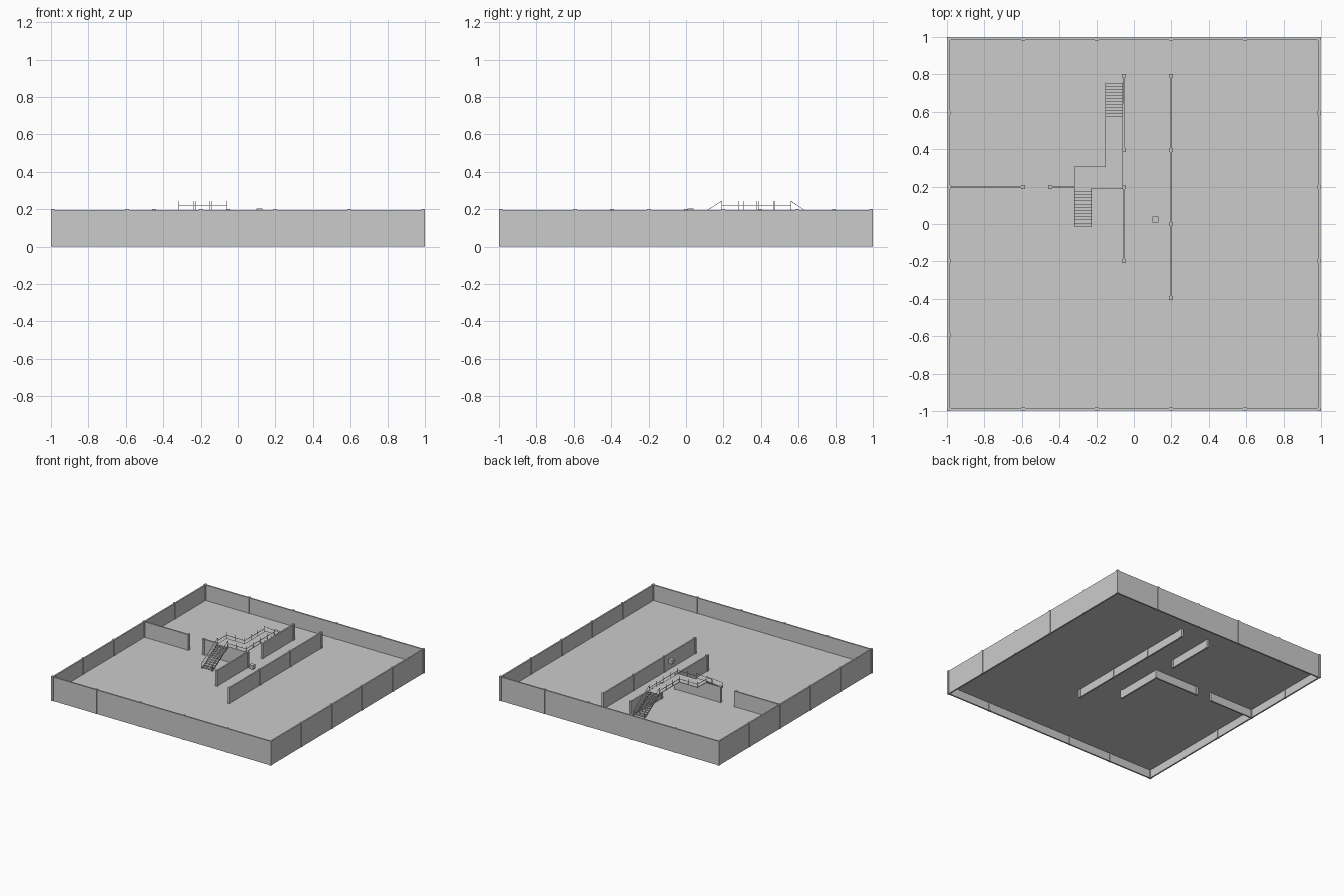
import bpy, math
from mathutils import Vector

if "Cube" in bpy.data.objects:
    bpy.data.objects.remove(bpy.data.objects["Cube"])

grey = bpy.data.materials.new("plain grey")
grey.diffuse_color = (0.6, 0.6, 0.6, 1)
grey.use_nodes = True
grey.node_tree.nodes["Principled BSDF"].inputs["Base Color"].default_value = grey.diffuse_color

FLOOR, DECK, RAIL = 0.07, 0.197, 0.222
E = 0.99        # perimeter wall centre line
STEP = 0.396    # wall panel length


def mesh_obj(name, verts, faces):
    me = bpy.data.meshes.new(name)
    me.from_pydata(verts, [], faces)
    me.materials.append(grey)
    ob = bpy.data.objects.new(name, me)
    bpy.context.collection.objects.link(ob)
    return ob


BOX_FACES = [(0, 2, 3, 1), (4, 5, 7, 6), (0, 1, 5, 4), (2, 6, 7, 3), (0, 4, 6, 2), (1, 3, 7, 5)]


def box(name, x0, x1, y0, y1, z0, z1):
    v = [(x, y, z) for z in (z0, z1) for y in (y0, y1) for x in (x0, x1)]
    return mesh_obj(name, v, BOX_FACES)


def bar(name, a, b, w=0.003, h=0.003):
    """Rectangular bar between two points, w wide and h tall."""
    a, b = Vector(a), Vector(b)
    d = (b - a).normalized()
    side = d.cross(Vector((0, 0, 1))).normalized() * w / 2
    up = Vector((0, 0, h / 2))
    v = [p + s * side + u * up for u in (-1, 1) for p in (a, b) for s in (-1, 1)]
    return mesh_obj(name, v, BOX_FACES)


def post(x, y):
    box("wall_post", x - 0.01, x + 0.01, y - 0.01, y + 0.01, 0, 0.2)


def wall(x0, y0, x1, y1):
    """Straight wall with a post at every panel joint."""
    t = 0.006
    box("wall_panel", min(x0, x1) - t, max(x0, x1) + t, min(y0, y1) - t, max(y0, y1) + t, 0, 0.197)
    n = round(math.hypot(x1 - x0, y1 - y0) / STEP)
    for i in range(n + 1):
        post(x0 + (x1 - x0) * i / n, y0 + (y1 - y0) * i / n)


# floor, raised above the foot of the walls
box("floor", -E, E, -E, E, FLOOR - 0.003, FLOOR)

# perimeter walls
wall(-E, -E, E, -E)
wall(E, -E, E, E)
wall(E, E, -E, E)
wall(-E, E, -E, -E)

# interior partitions
PX, PY = -0.053, 0.198
wall(0.198, -0.396, 0.198, 0.792)
wall(PX, 0.396, PX, 0.792)
wall(PX, PY - STEP, PX, PY)
wall(-E, PY, -E + STEP, PY)
wall(PX - STEP, PY, PX, PY)

# small floating cube
box("small_cube", 0.099, 0.132, 0.007, 0.04, 0.171, 0.204)

# zigzag walkway deck
X0, X1, X2, X3 = -0.319, -0.227, -0.152, -0.06
Y0, Y1, Y2 = 0.19, 0.305, 0.56
deck = [(X0, Y0), (X3, Y0), (X3, Y2), (X2, Y2), (X2, Y1), (X0, Y1)]
n = len(deck)
mesh_obj("walkway_deck",
         [(x, y, z) for z in (DECK - 0.004, DECK) for x, y in deck],
         [tuple(range(n))[::-1], tuple(range(n, 2 * n))]
         + [(i, (i + 1) % n, n + (i + 1) % n, n + i) for i in range(n)])


# railings along the deck edges
def railing(points):
    for (ax, ay), (bx, by) in zip(points, points[1:]):
        bar("walkway_rail", (ax, ay, RAIL), (bx, by, RAIL))
        k = max(1, round(math.hypot(bx - ax, by - ay) / 0.085))
        for i in range(k + 1):
            x, y = ax + (bx - ax) * i / k, ay + (by - ay) * i / k
            box("rail_post", x - 0.0015, x + 0.0015, y - 0.0015, y + 0.0015, DECK - 0.004, 0.243)


railing([(X0, Y0), (X0, Y1), (X2, Y1), (X2, Y2)])
railing([(X1, Y0), (X3, Y0), (X3, Y2)])


# open stairs: treads, stringers and sloping handrails
def stairs(x0, x1, y_low, y_high, steps=12):
    run, rise = (y_high - y_low) / steps, (DECK - FLOOR) / steps
    for i in range(steps):
        ya, yb = sorted((y_low + run * i, y_low + run * (i + 1)))
        z = FLOOR + rise * (i + 1)
        box("stair_tread", x0, x1, ya, yb, z - 0.003, z)
    for x in (x0, x1):
        bar("stair_stringer", (x, y_low, FLOOR), (x, y_high, DECK - 0.004), 0.003, 0.013)
        bar("stair_handrail", (x, y_low, FLOOR + 0.045), (x, y_high, 0.243))
        box("newel_post", x - 0.0015, x + 0.0015, y_low - 0.0015, y_low + 0.0015, FLOOR, FLOOR + 0.045)


stairs(X0, X1, -0.013, Y0)
stairs(X2, X3, 0.755, Y2)
